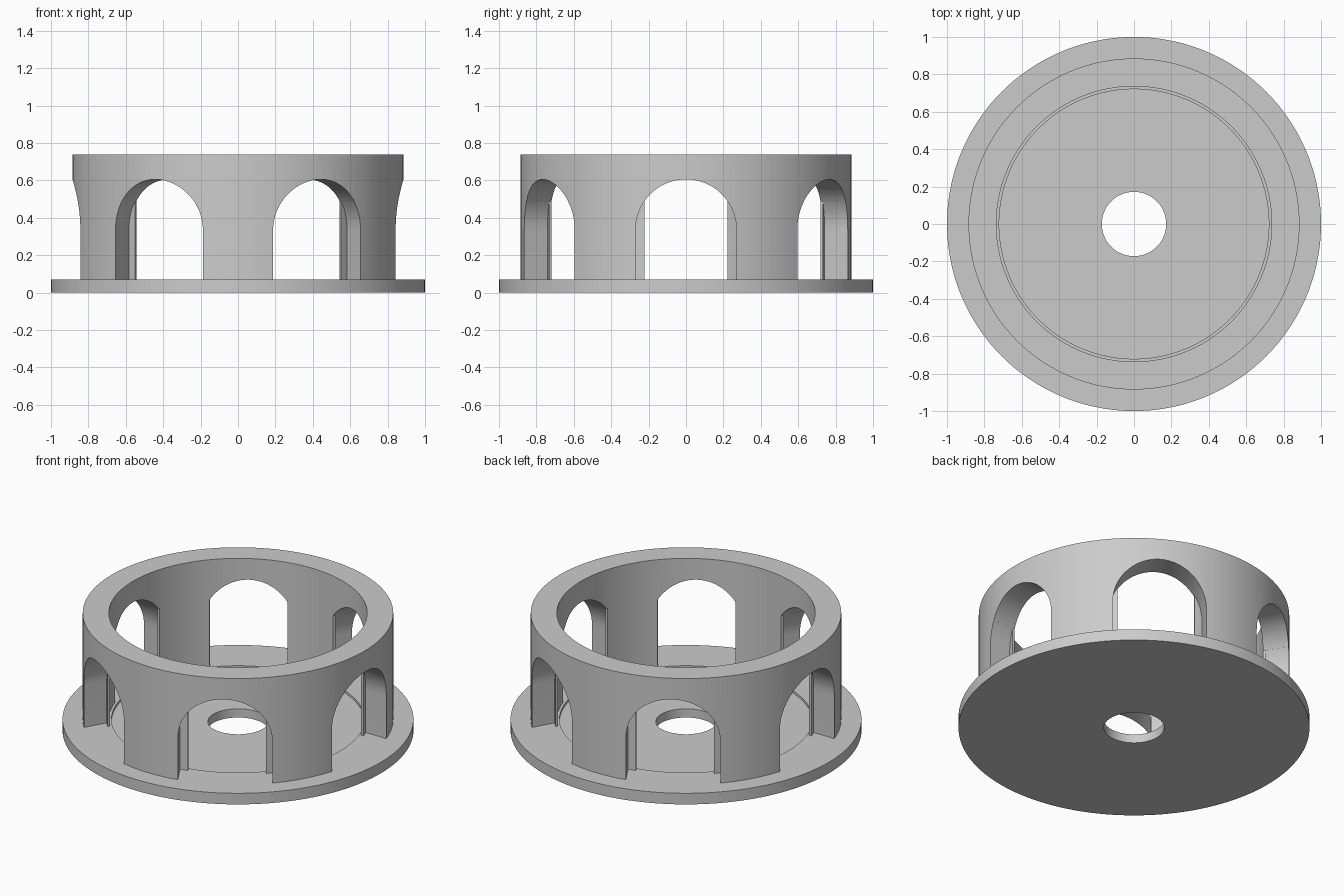
import bpy
import bmesh
from math import sin, cos, pi, radians, asin
from mathutils import Matrix

SEGMENTS = 144
OPENINGS = 6
BASE_TOP = 0.07
WALL_TOP = 0.738
INNER, SLEEVE, OUTER = 0.736, 0.75, 0.885
ARCH_R, SPRING, SLOT = 0.27, 0.335, 0.223

cube = bpy.data.objects.get("Cube")
if cube:
    bpy.data.objects.remove(cube, do_unlink=True)

grey = bpy.data.materials.new("plain grey")
grey.use_nodes = True
colour = (0.6, 0.6, 0.6, 1)
grey.diffuse_color = colour
grey.node_tree.nodes["Principled BSDF"].inputs["Base Color"].default_value = colour


def finish(name, bm):
    bmesh.ops.recalc_face_normals(bm, faces=bm.faces)
    mesh = bpy.data.meshes.new(name)
    bm.to_mesh(mesh)
    bm.free()
    mesh.materials.append(grey)
    obj = bpy.data.objects.new(name, mesh)
    bpy.context.collection.objects.link(obj)
    return obj


def lathe(name, profile):
    """Turn a closed (radius, height) profile around z."""
    bm = bmesh.new()
    rings = []
    for i in range(SEGMENTS):
        a = 2 * pi * i / SEGMENTS
        rings.append([bm.verts.new((r * cos(a), r * sin(a), z)) for r, z in profile])
    n = len(profile)
    for i in range(SEGMENTS):
        p, q = rings[i], rings[(i + 1) % SEGMENTS]
        for j in range(n):
            k = (j + 1) % n
            bm.faces.new((p[j], q[j], q[k], p[k]))
    return finish(name, bm)


def arch_cutters(name, half_width):
    """Six radial prisms with round tops clipped to half_width."""
    limit = asin(min(1, half_width / ARCH_R))
    steps = 32
    outline = [(half_width, 0)]
    for i in range(steps + 1):
        t = limit - 2 * limit * i / steps
        outline.append((ARCH_R * sin(t), SPRING + ARCH_R * cos(t)))
    outline.append((-half_width, 0))
    bm = bmesh.new()
    for i in range(OPENINGS):
        turn = Matrix.Rotation(2 * pi * i / OPENINGS, 3, "Z")
        near = [bm.verts.new(turn @ Matrix.Identity(3).col[0] * 0) for _ in outline]
        far = [bm.verts.new((0, 0, 0)) for _ in outline]
        for loop, d in ((near, 0.5), (far, 1.1)):
            for v, (y, z) in zip(loop, outline):
                v.co = (d, y, z)
                v.co = turn @ v.co
        bm.faces.new(near)
        bm.faces.new(far)
        for j in range(len(outline)):
            k = (j + 1) % len(outline)
            bm.faces.new((near[j], near[k], far[k], far[j]))
    obj = finish(name, bm)
    obj.hide_render = True
    return obj


def subtract(obj, cutter):
    mod = obj.modifiers.new("cut", "BOOLEAN")
    mod.operation = "DIFFERENCE"
    mod.solver = "EXACT"
    mod.object = cutter
    bpy.context.view_layer.objects.active = obj
    bpy.ops.object.modifier_apply(modifier=mod.name)
    bpy.data.objects.remove(cutter, do_unlink=True)


# Base plate with centre hole and shallow round recess
base = lathe("base_plate", [(0.172, 0), (1, 0), (1, BASE_TOP), (0.721, BASE_TOP),
                            (0.721, BASE_TOP - 0.015), (0.172, BASE_TOP - 0.015)])

# Ring wall with arched openings
wall = lathe("arched_wall", [(INNER, BASE_TOP), (OUTER, BASE_TOP),
                             (OUTER, WALL_TOP), (INNER, WALL_TOP)])

# Wide arches stop short of the inner skin, leaving thin lips
wide = arch_cutters("wide_arch_cutter", ARCH_R)
core = lathe("core_cutter", [(0.3, -1), (SLEEVE, -1), (SLEEVE, 1), (0.3, 1)])
subtract(wide, core)
subtract(wall, wide)

# Narrower slots pierce the inner skin
subtract(wall, arch_cutters("slot_cutter", SLOT))

for obj in (base, wall):
    bpy.ops.object.select_all(action="DESELECT")
    obj.select_set(True)
    bpy.context.view_layer.objects.active = obj
    bpy.ops.object.shade_smooth_by_angle(angle=radians(30))
